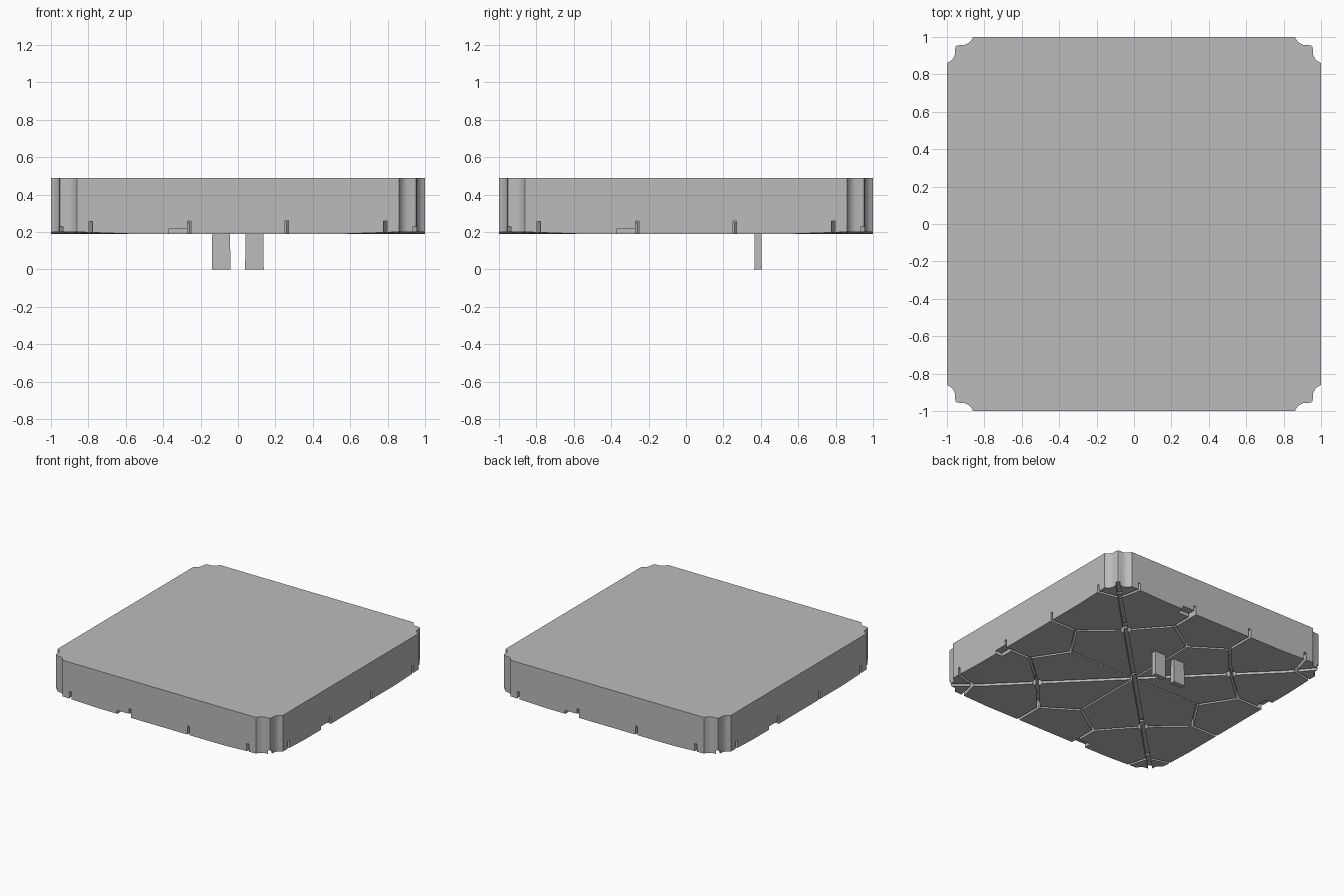
import bpy, bmesh, math
from mathutils import Matrix, Vector

cube = bpy.data.objects.get("Cube")
if cube:
    bpy.data.objects.remove(cube, do_unlink=True)

TOP, BOTTOM = 0.49, 0.19

grey = bpy.data.materials.new("plain grey")
grey.use_nodes = True
grey.diffuse_color = (0.5, 0.5, 0.5, 1)
grey.node_tree.nodes["Principled BSDF"].inputs["Base Color"].default_value = (0.5, 0.5, 0.5, 1)


def make_object(name, bm):
    bmesh.ops.recalc_face_normals(bm, faces=bm.faces)
    mesh = bpy.data.meshes.new(name)
    bm.to_mesh(mesh)
    bm.free()
    mesh.materials.append(grey)
    obj = bpy.data.objects.new(name, mesh)
    bpy.context.collection.objects.link(obj)
    return obj


def turned(p, quarter):
    """Turn a plan point about the centre by quarter turns."""
    x, y = p
    for _ in range(quarter):
        x, y = -y, x
    return x, y


def add_box(bm, centre, size, angle=0):
    m = Matrix.Translation(centre) @ Matrix.Rotation(angle, 4, "Z") @ Matrix.Diagonal((*size, 1))
    return bmesh.ops.create_cube(bm, size=1, matrix=m)["verts"]


# Slab: square plan with scalloped corners
half = [(1, 0.86), (0.985, 0.868), (0.968, 0.883), (0.958, 0.903), (0.957, 0.935), (0.952, 0.952)]
corner = half + [(y, x) for x, y in reversed(half[:-1])]
outline = [turned(p, q) for q in range(4) for p in corner]
bm = bmesh.new()
base = bm.faces.new([bm.verts.new((x, y, BOTTOM)) for x, y in outline])
result = bmesh.ops.extrude_face_region(bm, geom=[base], use_keep_orig=True)
for v in result["geom"]:
    if isinstance(v, bmesh.types.BMVert):
        v.co.z = TOP

# Underside corners rise slightly outside a diagonal fold
FOLD = 1.56
for sx in (-1, 1):
    for sy in (-1, 1):
        low = [f for f in bm.faces if all(v.co.z < TOP - 0.1 for v in f.verts)]
        geom = set(low)
        for f in low:
            geom.update(f.edges)
            geom.update(f.verts)
        bmesh.ops.bisect_plane(bm, geom=list(geom), dist=1e-5,
                               plane_co=(sx * FOLD / 2, sy * FOLD / 2, BOTTOM), plane_no=(sx, sy, 0))
for v in bm.verts:
    s = abs(v.co.x) + abs(v.co.y)
    if v.co.z < TOP - 0.1 and s > FOLD:
        v.co.z += 0.012 * (s - FOLD) / (1.9 - FOLD)
slab = make_object("slab", bm)

# Cutter: branching grooves, round sockets and edge recesses underneath
cut = bmesh.new()


def add_groove(a, b, width, depth):
    a, b = Vector(a), Vector(b)
    d, mid = b - a, (a + b) / 2
    add_box(cut, (mid.x, mid.y, BOTTOM + depth / 2 - 0.025),
            (d.length + width * 0.6, width, depth + 0.05), math.atan2(d.y, d.x))


node, side_a, side_b, inner = (0.5, 0.5), (0.77, 0.26), (0.77, -0.26), (0.6, 0)
fork = (0.83, 0.83)
paths = [
    ((0, 0), (1, 1), 0.032, 0.04),
    ((0, 0), inner, 0.014, 0.058),
    (node, side_a, 0.02, 0.062),
    ((0.5, -0.5), side_b, 0.02, 0.061),
    (side_a, inner, 0.02, 0.064),
    (side_b, inner, 0.02, 0.063),
    (side_a, (1.05, 0.26), 0.02, 0.07),
    (side_b, (1.05, -0.26), 0.02, 0.069),
    (fork, (1.05, 0.775), 0.02, 0.068),
    (fork, (0.775, 1.05), 0.02, 0.067),
]
for q in range(4):
    for a, b, width, depth in paths:
        add_groove(turned(a, q), turned(b, q), width, depth + q * 0.0002)
    x, y = turned(node, q)
    bmesh.ops.create_cone(cut, cap_ends=True, segments=20, radius1=0.04, radius2=0.04, depth=0.1,
                          matrix=Matrix.Translation((x, y, BOTTOM)))
    x, y = turned((1, -0.315), q)
    add_box(cut, (x, y, BOTTOM), (0.12, 0.115, 0.055), q * math.pi / 2)
cutter = make_object("groove_cutter", cut)
cutter.hide_render = True

boolean = slab.modifiers.new("grooves", "BOOLEAN")
boolean.operation = "DIFFERENCE"
boolean.solver = "EXACT"
boolean.use_self = True
boolean.object = cutter
bpy.context.view_layer.objects.active = slab
slab.select_set(True)
bpy.ops.object.modifier_apply(modifier=boolean.name)
bpy.data.objects.remove(cutter, do_unlink=True)
bpy.ops.object.shade_smooth_by_angle(angle=math.radians(32))

# Two flat prongs, slightly wider at the tip
for name, x in (("right_prong", -0.09), ("left_prong", 0.088)):
    bm = bmesh.new()
    verts = add_box(bm, (0, 0, 0.12), (0.094, 0.036, 0.24))
    for v in verts:
        if v.co.z < 0.1:
            v.co.x *= 1.06
            v.co.y *= 1.12
    prong = make_object(name, bm)
    prong.location = (x, 0.385, 0)
